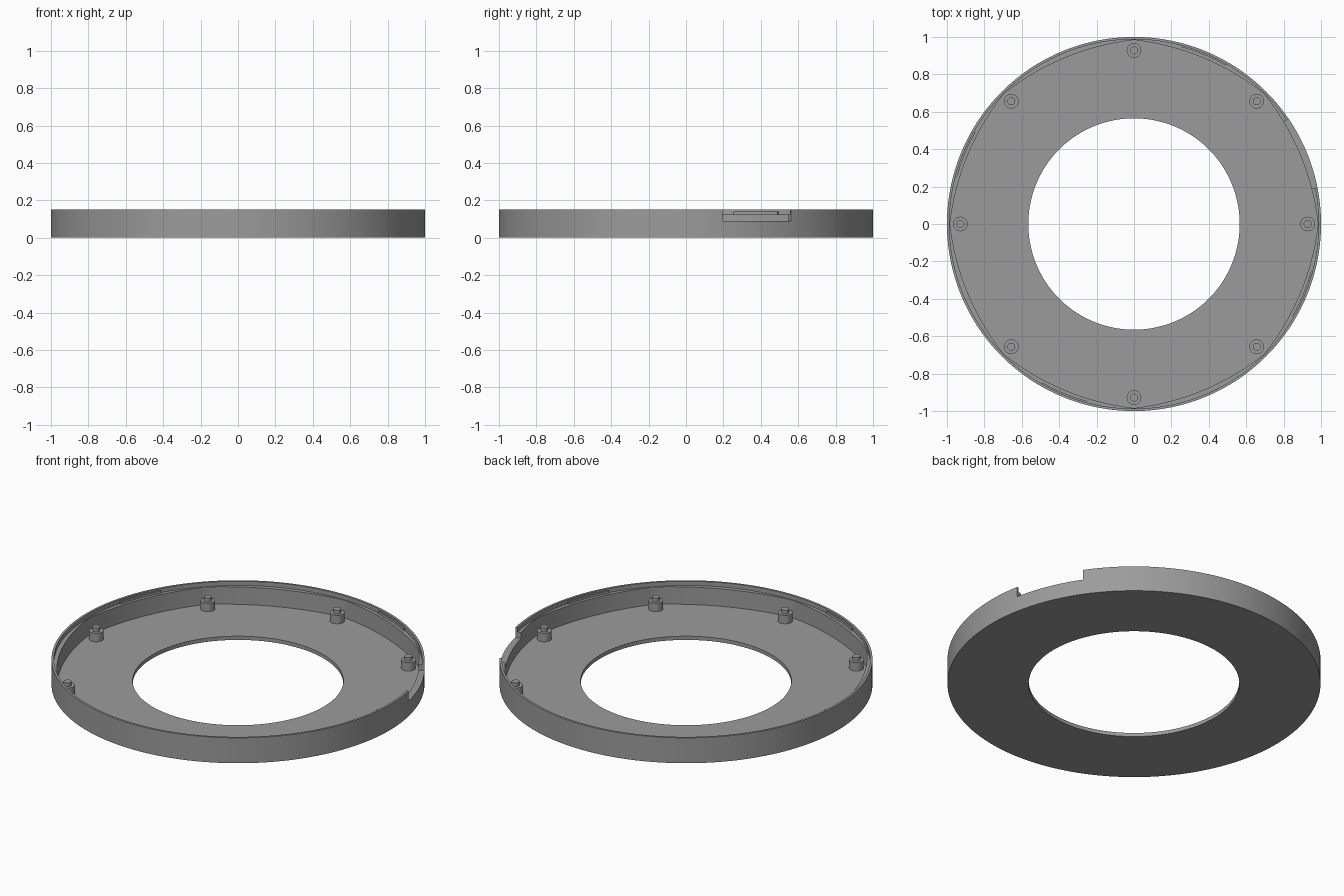
import bpy, bmesh
from math import sin, cos, radians

cube = bpy.data.objects.get("Cube")
if cube:
    bpy.data.objects.remove(cube)

HEIGHT, FLOOR, LEDGE = 0.15, 0.022, 0.125
HOLE_R, LIP_R, POST_R = 0.565, 0.987, 0.928

grey = bpy.data.materials.new("mid_grey")
grey.use_nodes = True
colour = (0.33, 0.33, 0.33, 1)
grey.diffuse_color = colour
grey.node_tree.nodes["Principled BSDF"].inputs["Base Color"].default_value = colour


def sweep(name, profile, start=0, end=360, step=1.5):
    """Sweep a closed (radius, z) profile about z; profile(angle) gives its points."""
    closed = end - start == 360
    n = round((end - start) / step)
    bm = bmesh.new()
    rings = []
    for i in range(n if closed else n + 1):
        a = start + (end - start) * i / n
        t = radians(a)
        rings.append([bm.verts.new((r * cos(t), r * sin(t), z)) for r, z in profile(a)])
    m = len(rings[0])
    for i in range(n):
        p, q = rings[i], rings[(i + 1) % len(rings)]
        for j in range(m):
            k = (j + 1) % m
            bm.faces.new((p[j], q[j], q[k], p[k]))
    if not closed:
        bm.faces.new(rings[0])
        bm.faces.new(rings[-1])
    bmesh.ops.recalc_face_normals(bm, faces=bm.faces)
    mesh = bpy.data.meshes.new(name)
    bm.to_mesh(mesh)
    bm.free()
    mesh.materials.append(grey)
    obj = bpy.data.objects.new(name, mesh)
    bpy.context.collection.objects.link(obj)
    return obj


def smooth(obj):
    bpy.ops.object.select_all(action="DESELECT")
    obj.select_set(True)
    bpy.context.view_layer.objects.active = obj
    bpy.ops.object.shade_smooth_by_angle(angle=radians(25))


def inner_radius(a):
    # wall is thickest midway between posts and thins to a cusp at each post
    u = (a % 45 - 22.5) / 22.5
    return 0.962 + 0.022 * u * u


def tray_profile(a):
    r = inner_radius(a)
    return [(HOLE_R, 0), (1, 0), (1, HEIGHT), (LIP_R, HEIGHT), (LIP_R, LEDGE),
            (r, LEDGE), (r, FLOOR), (HOLE_R, FLOOR)]


def box_profile(r0, r1, z0, z1):
    return lambda a: [(r0, z0), (r1, z0), (r1, z1), (r0, z1)]


# tray: floor ring, wall and stepped lip
tray = sweep("tray", tray_profile)

# notch through the upper wall
cutter = sweep("notch_cutter", box_profile(0.9, 1.1, 0.09, 0.25), 11.2, 34.2, 1)
cut = tray.modifiers.new("notch", "BOOLEAN")
cut.operation = "DIFFERENCE"
cut.solver = "EXACT"
cut.object = cutter
bpy.context.view_layer.objects.active = tray
bpy.ops.object.modifier_apply(modifier=cut.name)
bpy.data.objects.remove(cutter)
smooth(tray)

# snap tabs inside the lip
for i in range(4):
    tab = sweep(f"snap_tab_{i + 1}", box_profile(0.979, 0.99, LEDGE - 0.002, 0.14),
                60 + 90 * i, 75 + 90 * i)
    smooth(tab)


# posts with locating pins
def cylinder(name, radius, z0, z1, angle):
    t = radians(angle)
    bpy.ops.mesh.primitive_cylinder_add(
        vertices=32, radius=radius, depth=z1 - z0,
        location=(POST_R * cos(t), POST_R * sin(t), (z0 + z1) / 2))
    obj = bpy.context.object
    obj.name = name
    obj.data.materials.append(grey)
    smooth(obj)


for i in range(8):
    cylinder(f"post_{i + 1}", 0.039, FLOOR - 0.005, 0.072, 45 * i)
    cylinder(f"pin_{i + 1}", 0.021, 0.07, 0.094, 45 * i)
